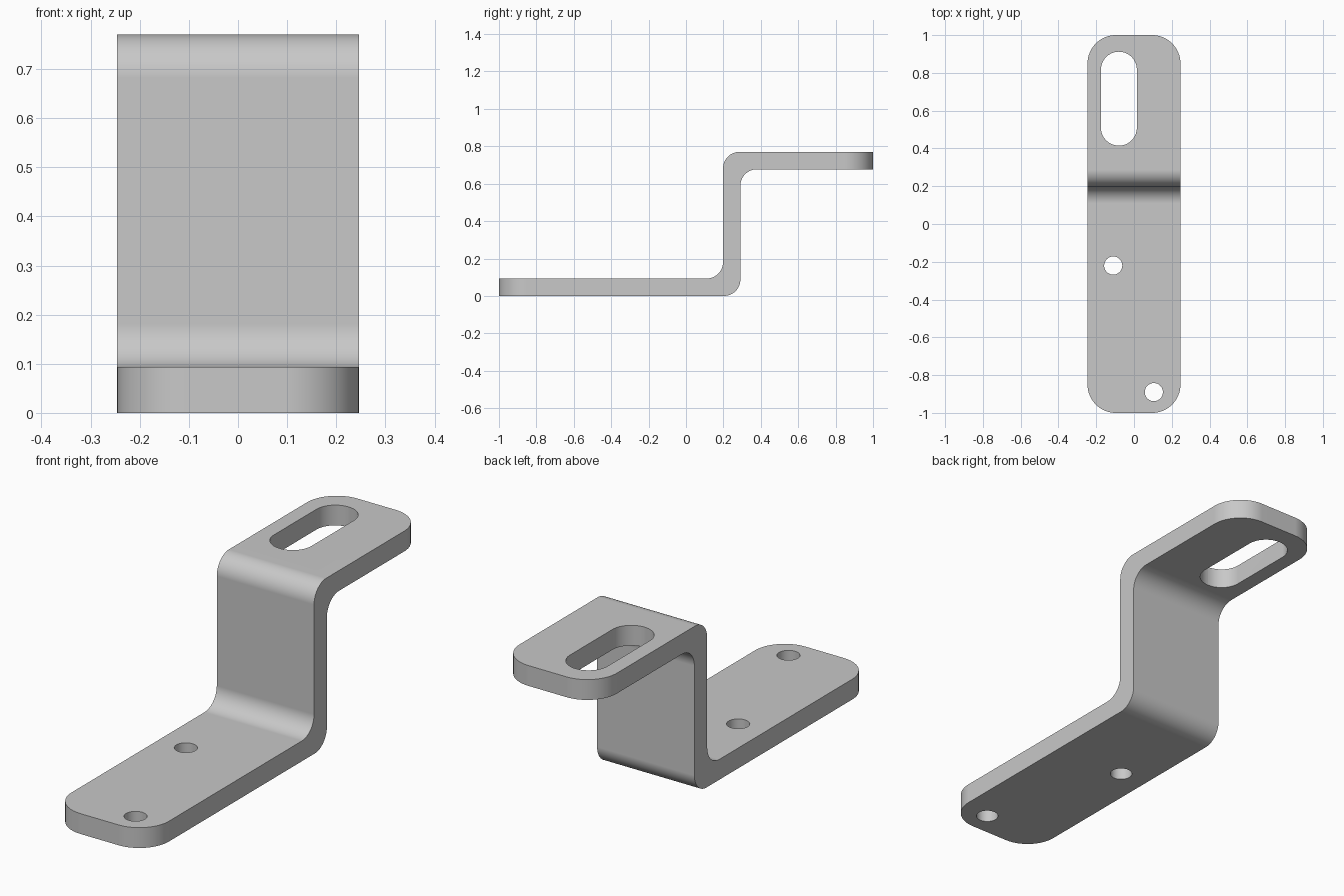
import bpy
import bmesh
from math import cos, sin, pi, radians
from mathutils import Vector

cube = bpy.data.objects.get("Cube")
if cube:
    bpy.data.objects.remove(cube, do_unlink=True)

steel = bpy.data.materials.new("grey steel")
steel.use_nodes = True
grey = (0.58, 0.58, 0.58, 1)
steel.diffuse_color = grey
steel.node_tree.nodes["Principled BSDF"].inputs["Base Color"].default_value = grey


def rounded(corners, segments=16):
    """Outline from (a, b, radius) corners, each rounded by a tangent arc."""
    outline = []
    for i, (a, b, radius) in enumerate(corners):
        p = Vector((a, b))
        if radius == 0:
            outline.append(p)
            continue
        u = (Vector(corners[i - 1][:2]) - p).normalized()
        v = (Vector(corners[(i + 1) % len(corners)][:2]) - p).normalized()
        centre = p + (u + v) * radius
        for k in range(segments + 1):
            t = k / segments * pi / 2
            outline.append(centre - v * radius * cos(t) - u * radius * sin(t))
    return outline


def rectangle(x0, x1, y0, y1, radius):
    return rounded([(x0, y0, radius), (x1, y0, radius),
                    (x1, y1, radius), (x0, y1, radius)])


def circle(x, y, radius, sides=48):
    return [Vector((x + radius * cos(2 * pi * k / sides),
                    y + radius * sin(2 * pi * k / sides))) for k in range(sides)]


def prism(name, outline, to_3d, sweep):
    """Solid made by sweeping a flat outline."""
    bm = bmesh.new()
    face = bm.faces.new([bm.verts.new(to_3d(p)) for p in outline])
    swept = bmesh.ops.extrude_face_region(bm, geom=[face])["geom"]
    bmesh.ops.translate(bm, vec=sweep,
                        verts=[g for g in swept if isinstance(g, bmesh.types.BMVert)])
    bmesh.ops.recalc_face_normals(bm, faces=bm.faces)
    mesh = bpy.data.meshes.new(name)
    bm.to_mesh(mesh)
    bm.free()
    mesh.materials.append(steel)
    obj = bpy.data.objects.new(name, mesh)
    bpy.context.collection.objects.link(obj)
    return obj


def cut(target, outline, operation):
    """Combine the target with an upright prism, then discard the prism."""
    tool = prism("cutter", outline, lambda p: (p.x, p.y, -0.2), (0, 0, 1.2))
    tool.hide_render = True
    mod = target.modifiers.new("cut", 'BOOLEAN')
    mod.operation = operation
    mod.solver = 'EXACT'
    mod.object = tool
    bpy.ops.object.modifier_apply(modifier=mod.name)
    bpy.data.objects.remove(tool, do_unlink=True)


# Z-shaped strip with rounded bends, made oversize before trimming
T, H, FRONT, BACK, BEND = 0.093, 0.77, 0.198, 0.291, 0.088
profile = rounded([
    (-1.2, 0, 0), (BACK, 0, BEND), (BACK, H - T, BEND), (1.2, H - T, 0),
    (1.2, H, 0), (FRONT, H, BEND), (FRONT, T, BEND), (-1.2, T, 0)])
bracket = prism("bracket", profile, lambda p: (-0.4, p.x, p.y), (0.8, 0, 0))
bpy.ops.object.select_all(action='DESELECT')
bracket.select_set(True)
bpy.context.view_layer.objects.active = bracket

# Rounded ends, adjustment slot and screw holes
cut(bracket, rectangle(-0.246, 0.246, -1, 1, 0.15), 'INTERSECT')
cut(bracket, rectangle(-0.175, 0.015, 0.415, 0.912, 0.0949), 'DIFFERENCE')
for x, y in ((-0.11, -0.22), (0.105, -0.89)):
    cut(bracket, circle(x, y, 0.048), 'DIFFERENCE')

# Smooth bends with crisp edges and flat plates
bpy.ops.object.shade_smooth_by_angle(angle=radians(30))
weighted = bracket.modifiers.new("weighted normals", 'WEIGHTED_NORMAL')
weighted.keep_sharp = True
